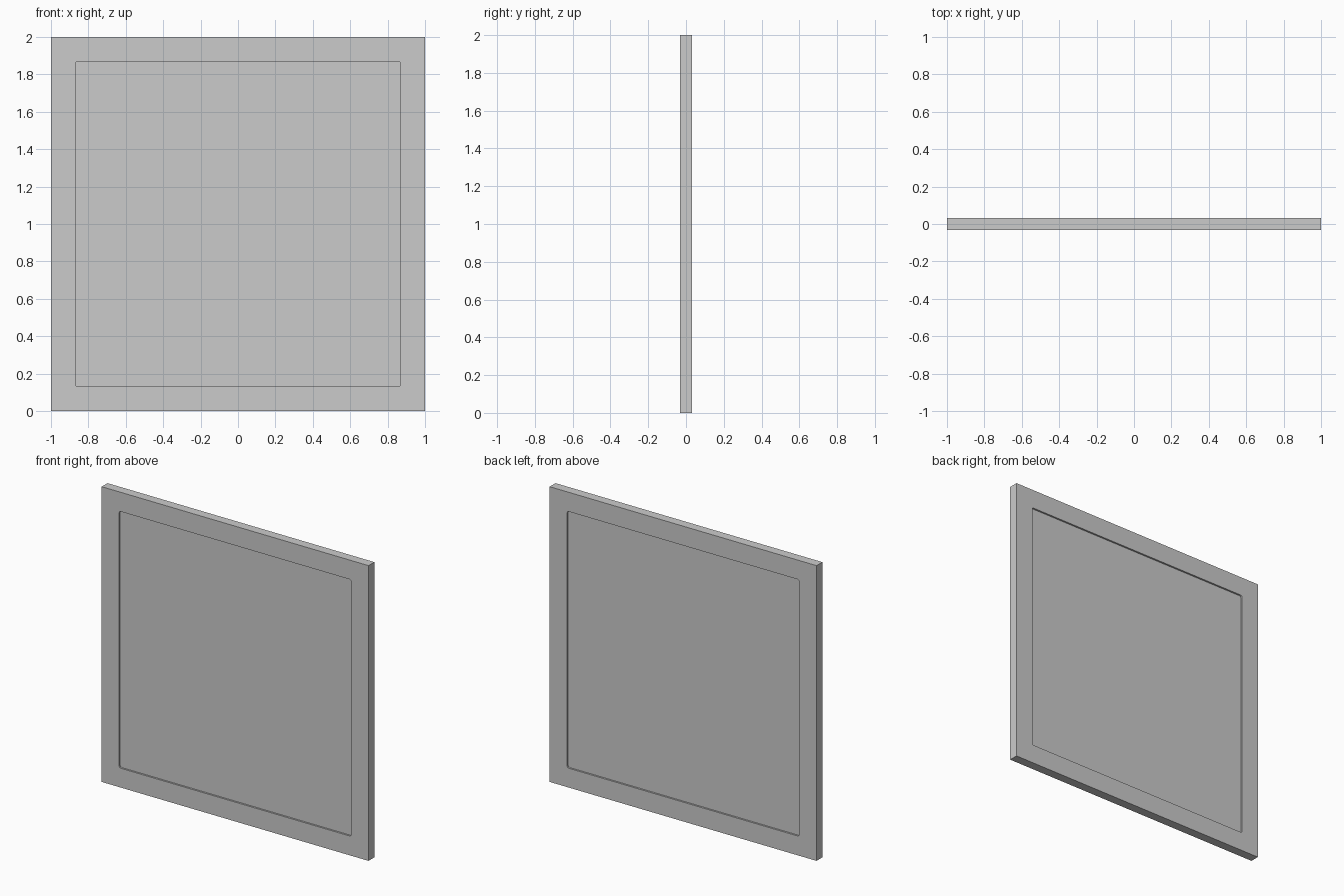
import bpy, bmesh
from mathutils import Vector

if "Cube" in bpy.data.objects:
    bpy.data.objects.remove(bpy.data.objects["Cube"])

WIDTH, THICK = 2.0, 0.0625
BORDER, RECESS, CORNER = 0.185, 0.012, 0.01

bm = bmesh.new()
bmesh.ops.create_cube(bm, size=1)
bmesh.ops.scale(bm, verts=bm.verts, vec=(WIDTH, THICK, WIDTH))
bmesh.ops.translate(bm, verts=bm.verts, vec=(0, 0, WIDTH / 2))
bm.normal_update()

# Sunken field on the front and the back, leaving the raised border
corner_edges = []
for side in (-1, 1):
    face = next(f for f in bm.faces if f.normal.y * side > 0.9)
    bmesh.ops.inset_region(bm, faces=[face], thickness=BORDER)
    field = bmesh.ops.extrude_discrete_faces(bm, faces=[face])["faces"][0]
    bmesh.ops.translate(bm, verts=field.verts, vec=Vector((0, -side * RECESS, 0)))
    for v in field.verts:
        corner_edges += [e for e in v.link_edges if field not in e.link_faces]
    bm.normal_update()

# Slightly eased inner corners of the recesses
bmesh.ops.bevel(bm, geom=corner_edges, offset=CORNER, segments=2,
                profile=0.5, affect='EDGES')
bmesh.ops.recalc_face_normals(bm, faces=bm.faces)

mesh = bpy.data.meshes.new("framed_panel")
bm.to_mesh(mesh)
bm.free()
panel = bpy.data.objects.new("framed_panel", mesh)
bpy.context.collection.objects.link(panel)
